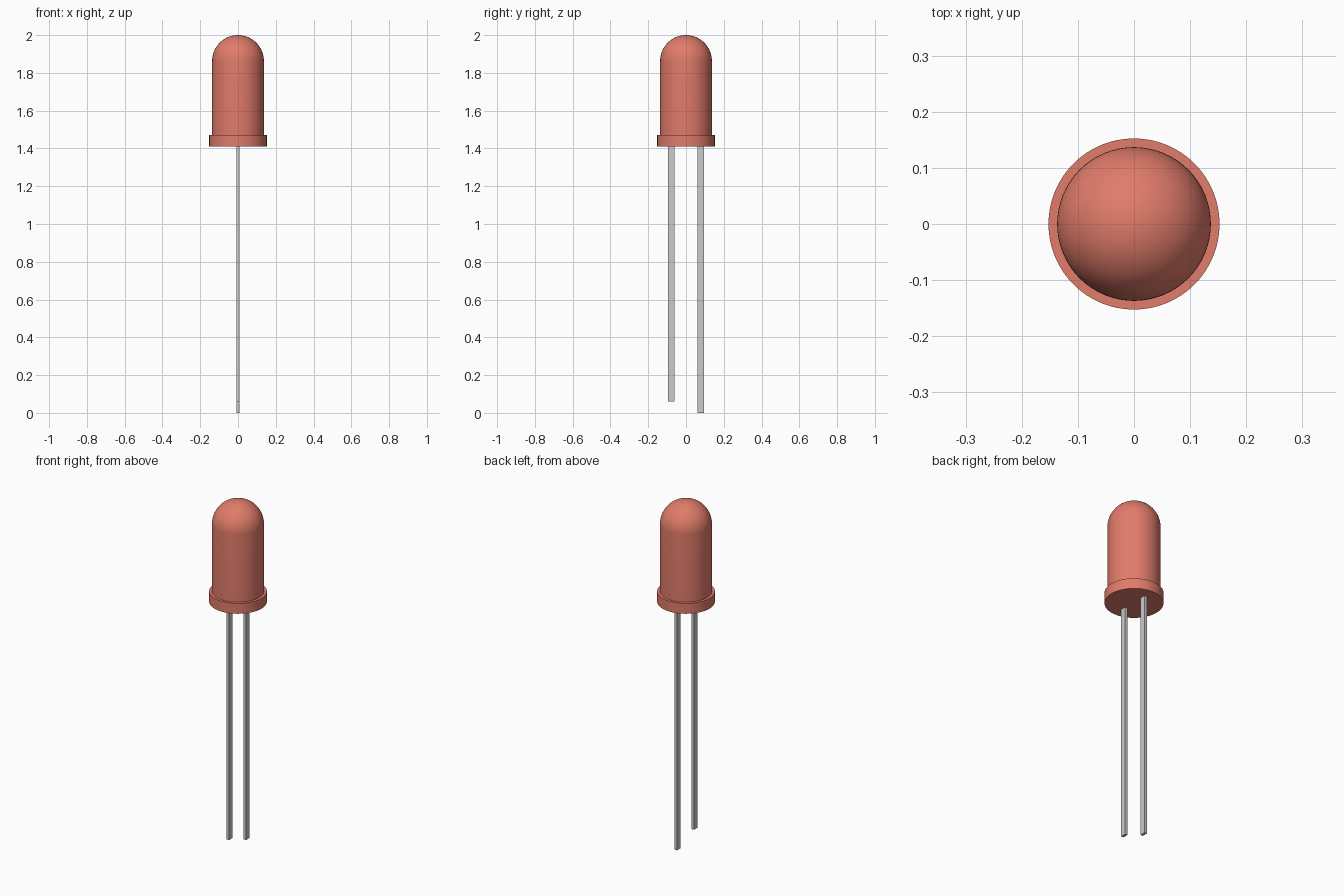
import bpy, bmesh
from math import sin, cos, pi, radians

if "Cube" in bpy.data.objects:
    bpy.data.objects.remove(bpy.data.objects["Cube"])

SEGS = 64
R_BODY, R_RIM = 0.137, 0.1525
Z_BASE, Z_RIM, Z_TOP = 1.41, 1.47, 2.0

red = bpy.data.materials.new("red_plastic")
red.diffuse_color = (0.75, 0.2, 0.145, 1)
red.use_nodes = True
red.node_tree.nodes["Principled BSDF"].inputs["Base Color"].default_value = red.diffuse_color


def lathe(name, profile, mat):
    """Spin an (r, z) profile around the z axis."""
    bm = bmesh.new()
    verts = [bm.verts.new((r, 0, z)) for r, z in profile]
    edges = [bm.edges.new(pair) for pair in zip(verts, verts[1:])]
    bmesh.ops.spin(bm, geom=verts + edges, cent=(0, 0, 0), axis=(0, 0, 1),
                   angle=2 * pi, steps=SEGS)
    bmesh.ops.remove_doubles(bm, verts=bm.verts, dist=1e-5)
    bmesh.ops.recalc_face_normals(bm, faces=bm.faces)
    me = bpy.data.meshes.new(name)
    bm.to_mesh(me)
    bm.free()
    ob = bpy.data.objects.new(name, me)
    bpy.context.collection.objects.link(ob)
    me.materials.append(mat)
    bpy.ops.object.select_all(action='DESELECT')
    bpy.context.view_layer.objects.active = ob
    ob.select_set(True)
    bpy.ops.object.shade_smooth_by_angle(angle=radians(30))
    return ob


def lead(name, y, z0):
    """Flat rectangular wire running up to the underside of the lens."""
    z1 = Z_BASE + 0.01
    bpy.ops.mesh.primitive_cube_add(size=1, location=(0, y, (z0 + z1) / 2))
    ob = bpy.context.object
    ob.name = name
    ob.scale = (0.016, 0.032, z1 - z0)


# Lens: closed base, rim, cylinder and hemispherical dome in one profile
N = 16
dome = [(R_BODY * cos(i * pi / 2 / N), Z_TOP - R_BODY + R_BODY * sin(i * pi / 2 / N))
        for i in range(N)] + [(0, Z_TOP)]
lathe("lens", [(0, Z_BASE), (R_RIM, Z_BASE), (R_RIM, Z_RIM), (R_BODY, Z_RIM)] + dome, red)

# Short and long leads
lead("short_lead", -0.078, 0.06)
lead("long_lead", 0.078, 0.0)
